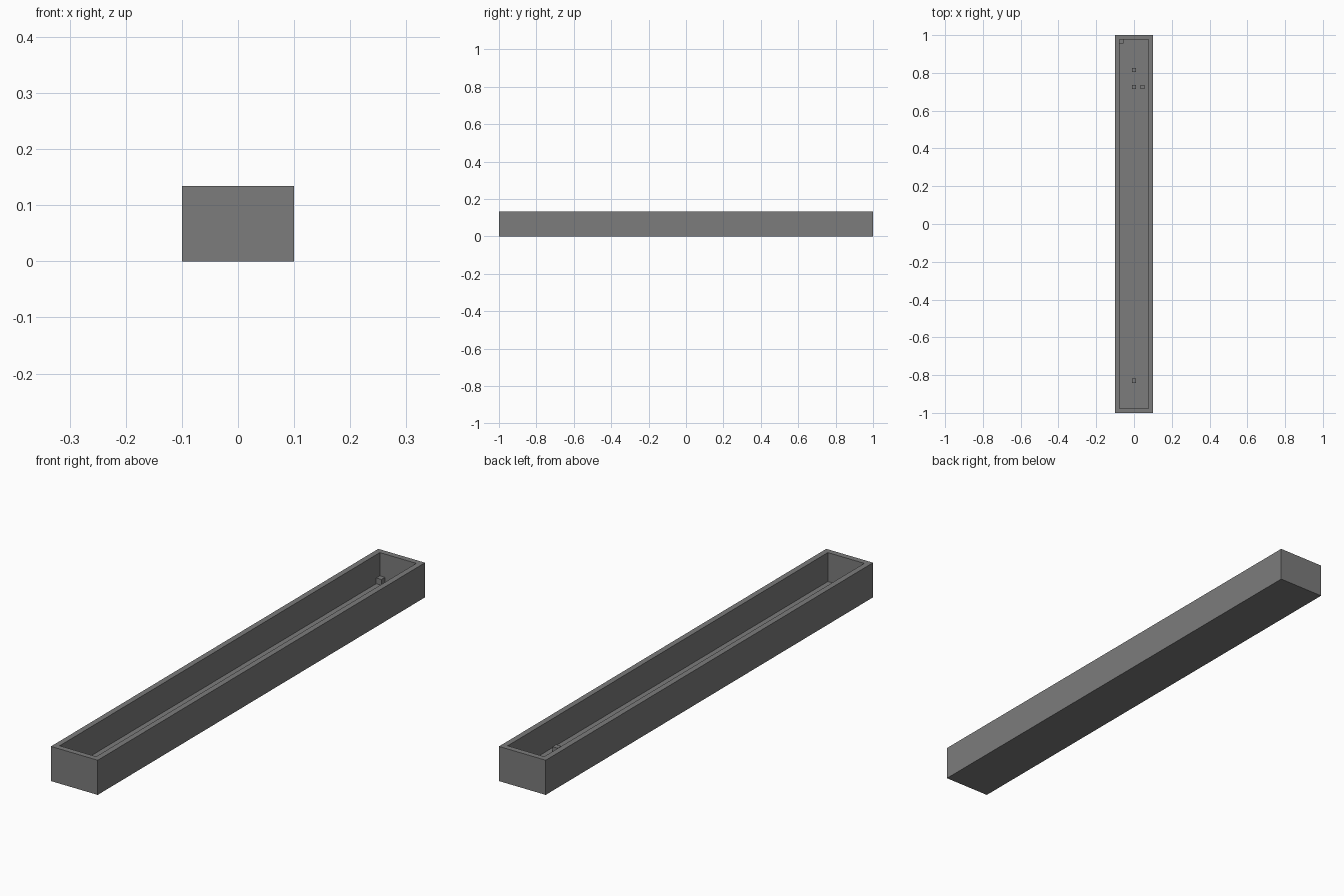
import bpy, bmesh
from mathutils import Matrix, Vector

# Remove the default cube
cube = bpy.data.objects.get("Cube")
if cube:
    bpy.data.objects.remove(cube, do_unlink=True)

WIDTH, LENGTH, HEIGHT = 0.2, 2.0, 0.134
WALL = 0.022
PEG = 0.022

# Single grey material
grey = bpy.data.materials.new("dark grey")
grey.use_nodes = True
color = (0.2, 0.2, 0.2, 1)
grey.diffuse_color = color
grey.node_tree.nodes["Principled BSDF"].inputs["Base Color"].default_value = color


def add_box(name, size, center):
    """Create a flat-shaded box; returns the object."""
    bm = bmesh.new()
    bmesh.ops.create_cube(bm, size=1, matrix=Matrix.Diagonal((*size, 1)))
    mesh = bpy.data.meshes.new(name)
    bm.to_mesh(mesh)
    bm.free()
    mesh.materials.append(grey)
    obj = bpy.data.objects.new(name, mesh)
    obj.location = center
    bpy.context.collection.objects.link(obj)
    return obj


# Open trough: inset the top face of a box and push it down to the floor
trough = add_box("trough", (WIDTH, LENGTH, HEIGHT), (0, 0, HEIGHT / 2))
bm = bmesh.new()
bm.from_mesh(trough.data)
bm.normal_update()
top = max(bm.faces, key=lambda f: f.calc_center_median().z)
bmesh.ops.inset_region(bm, faces=[top], thickness=WALL, use_even_offset=True)
floor = bmesh.ops.extrude_discrete_faces(bm, faces=[top])["faces"][0]
bmesh.ops.translate(bm, verts=floor.verts, vec=Vector((0, 0, WALL - HEIGHT)))
bm.normal_update()
bm.to_mesh(trough.data)
bm.free()

# Small pegs standing on the floor
pegs = {
    "corner_peg": (-0.067, 0.967),
    "back_peg": (0, 0.815),
    "middle_peg": (0, 0.725),
    "side_peg": (0.045, 0.725),
    "front_peg": (0, -0.83),
}
for name, (x, y) in pegs.items():
    add_box(name, (PEG, PEG, PEG), (x, y, WALL + PEG / 2))
